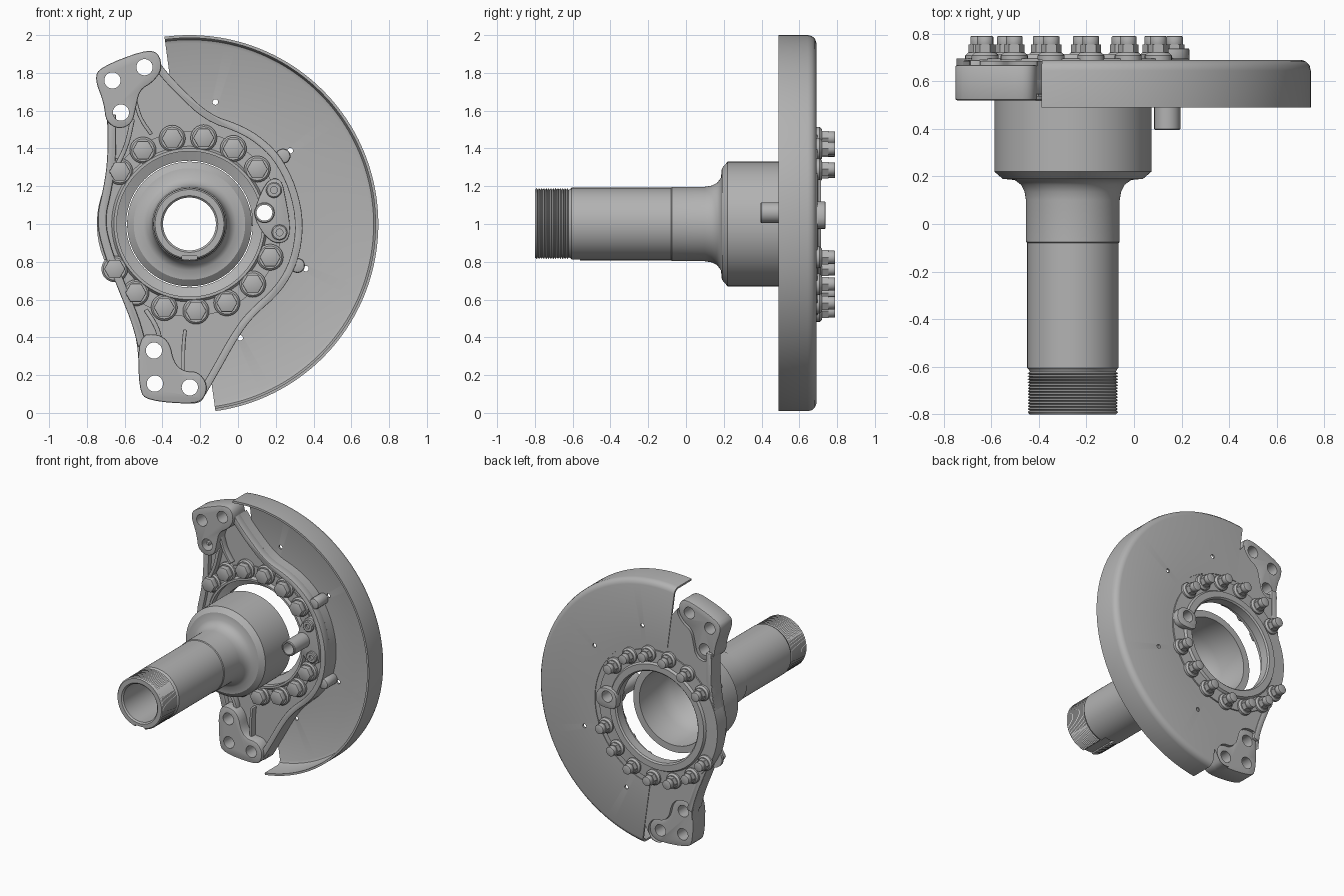
import bpy, math
from math import cos, sin, radians, tau
from mathutils import Vector

if "Cube" in bpy.data.objects:
    bpy.data.objects.remove(bpy.data.objects["Cube"])

steel = bpy.data.materials.new("grey_steel")
steel.use_nodes = True
steel.diffuse_color = (0.45, 0.45, 0.45, 1)
steel.node_tree.nodes["Principled BSDF"].inputs["Base Color"].default_value = steel.diffuse_color

CX, CZ = -0.257, 1.0  # spindle axis


def build(name, verts, faces, bevel=0):
    mesh = bpy.data.meshes.new(name)
    mesh.from_pydata(verts, [], faces)
    mesh.materials.append(steel)
    ob = bpy.data.objects.new(name, mesh)
    bpy.context.collection.objects.link(ob)
    bpy.ops.object.select_all(action='DESELECT')
    ob.select_set(True)
    bpy.context.view_layer.objects.active = ob
    bpy.ops.object.mode_set(mode='EDIT')
    bpy.ops.mesh.select_all(action='SELECT')
    bpy.ops.mesh.normals_make_consistent(inside=False)
    bpy.ops.object.mode_set(mode='OBJECT')
    if bevel:
        mod = ob.modifiers.new("soft_edges", 'BEVEL')
        mod.width, mod.segments, mod.limit_method = bevel, 2, 'ANGLE'
        mod.angle_limit = radians(50)
        bpy.ops.object.modifier_apply(modifier=mod.name)
    bpy.ops.object.shade_smooth_by_angle(angle=radians(32))
    return ob


def prism(name, pts, y0, y1, bevel=0):
    n = len(pts)
    verts = [(x, y, z) for y in (y0, y1) for x, z in pts]
    faces = [(i, (i + 1) % n, n + (i + 1) % n, n + i) for i in range(n)]
    return build(name, verts, faces + [range(n), range(n, 2 * n)], bevel)


def circle(x, z, r, n=24):
    return [(x + r * cos(tau * i / n), z + r * sin(tau * i / n)) for i in range(n)]


def disc(name, x, z, r, y0, y1, n=24, bevel=0):
    return prism(name, circle(x, z, r, n), y0, y1, bevel)


def revolve(name, profile, x=CX, z=CZ, n=96, start=0, sweep=360):
    """Turn a closed (radius, y) profile about an axis along y."""
    full, m = sweep == 360, len(profile)
    rings = n if full else n + 1
    verts = []
    for i in range(rings):
        a = radians(start + sweep * i / n)
        verts += [(x + r * cos(a), y, z + r * sin(a)) for r, y in profile]
    faces = [(i * m + j, i * m + (j + 1) % m,
              (i + 1) % rings * m + (j + 1) % m, (i + 1) % rings * m + j)
             for i in range(n) for j in range(m)]
    if not full:
        faces += [range(m), range(n * m, n * m + m)]
    return build(name, verts, faces)


def rounded(pts, closed=True, times=2):
    """Corner cutting for smooth outlines."""
    for _ in range(times):
        pairs = list(zip(pts, pts[1:] + pts[:1])) if closed else list(zip(pts, pts[1:]))
        out = []
        for (a, b), (c, d) in pairs:
            out += [(.75 * a + .25 * c, .75 * b + .25 * d), (.25 * a + .75 * c, .25 * b + .75 * d)]
        pts = out if closed else [pts[0]] + out + [pts[-1]]
    return pts


def ribbon(name, path, width, y0, y1, bevel=0):
    """Wall that follows a path, widened to the right of travel."""
    p = [Vector(q) for q in rounded(path, False)]
    inner = []
    for i, q in enumerate(p):
        d = (p[min(i + 1, len(p) - 1)] - p[max(i - 1, 0)]).normalized()
        inner.append(q + width * Vector((d.y, -d.x)))
    return prism(name, [tuple(q) for q in p + inner[::-1]], y0, y1, bevel)


def cut(ob, *cutters):
    for c in cutters:
        mod = ob.modifiers.new("cut", 'BOOLEAN')
        mod.operation, mod.solver, mod.object = 'DIFFERENCE', 'EXACT', c
        bpy.context.view_layer.objects.active = ob
        bpy.ops.object.modifier_apply(modifier=mod.name)
        bpy.data.objects.remove(c)
    bpy.ops.object.select_all(action='DESELECT')
    ob.select_set(True)
    bpy.ops.object.shade_smooth_by_angle(angle=radians(32))


def polar(r, deg):
    return CX + r * cos(radians(deg)), CZ + r * sin(radians(deg))


# Hollow spindle with threaded nose and open rear cup
thread = []
for i in range(14):
    y = -0.79 + i * 0.0125
    thread += [(0.19, y), (0.181, y + 0.006)]
spindle = revolve("spindle", [(0.15, -0.8), (0.182, -0.8)] + thread + [
    (0.185, -0.612), (0.192, -0.605), (0.192, -0.08), (0.197, -0.075), (0.197, 0.1),
    (0.203, 0.135), (0.218, 0.165), (0.245, 0.185), (0.295, 0.19), (0.33, 0.22),
    (0.33, 0.52), (0.28, 0.52), (0.275, 0.3), (0.24, 0.22), (0.14, 0.1), (0.14, -0.79)])
cut(spindle, prism("key_slot", [(CX - .04, .79), (CX + .04, .79), (CX + .04, .83), (CX - .04, .83)],
                   -0.82, -0.56))

# Half dust shield with a rolled rim
shield = revolve("dust_shield", [
    (1, 0.49), (1, 0.645), (0.995, 0.667), (0.98, 0.683), (0.96, 0.69), (0.53, 0.69),
    (0.53, 0.676), (0.957, 0.676), (0.975, 0.668), (0.985, 0.645), (0.985, 0.49)],
    start=-82.1, sweep=179.7)
BOSSES = (78, 36, -21, -66)
cut(shield, *[disc("rivet_hole", *polar(0.66, a), 0.015, 0.6, 0.8, 12) for a in BOSSES])

# Bracket outline: right edge runs down, left edge runs up
right_edge = [(-.44, 1.9), (-.4, 1.83), (-.3, 1.72), (-.15, 1.58), (0, 1.53), (.11, 1.47),
              (.22, 1.37), (.31, 1.2), (.35, 1), (.32, .8), (.23, .64), (.08, .51),
              (0, .4), (-.1, .22), (-.17, .1)]
left_edge = [(-.52, .13), (-.53, .35), (-.56, .47), (-.62, .62), (-.71, .84), (-.752, 1.02),
             (-.71, 1.2), (-.69, 1.35), (-.69, 1.58), (-.75, 1.77)]
web = prism("bracket_web", rounded(right_edge + [(-.2, .05), (-.28, .05), (-.48, .07)] + left_edge
                                   + [(-.73, 1.83), (-.5, 1.91)]), 0.605, 0.685)
ears = {
    "upper_ear": ([(-.76, 1.77), (-.73, 1.83), (-.5, 1.92), (-.42, 1.91), (-.4, 1.82), (-.45, 1.75),
                   (-.52, 1.71), (-.54, 1.62), (-.56, 1.53), (-.63, 1.5), (-.7, 1.54), (-.71, 1.64)],
                  [(-.665, 1.76), (-.495, 1.83), (-.62, 1.59)]),
    "lower_ear": ([(-.525, .12), (-.48, .065), (-.25, .045), (-.18, .07), (-.16, .15), (-.21, .22),
                   (-.29, .22), (-.34, .27), (-.36, .37), (-.42, .42), (-.53, .41)],
                  [(-.445, .33), (-.44, .155), (-.255, .135)])}
for name, (outline, holes) in ears.items():
    outline = rounded(outline)
    cut(web, prism("ear_recess", outline, 0.5, 0.8))
    ear = prism(name, outline, 0.52, 0.668, 0.008)
    cut(ear, *[disc("ear_hole", x, z, 0.043, 0.4, 0.8, 32) for x, z in holes])
SENSOR = (0.14, 1.06)
cut(web, disc("centre_bore", CX, CZ, 0.392, 0.4, 0.8, 96),
    disc("sensor_bore", *SENSOR, 0.042, 0.4, 0.8))

# Raised rims and ribs on the bracket face
ribbon("right_rim", right_edge, 0.04, 0.545, 0.61, 0.012)
ribbon("left_rim", left_edge[1:-1], 0.045, 0.57, 0.69, 0.008)
ribbon("upper_rib", [(-.54, 1.68), (-.52, 1.6), (-.5, 1.55), (-.45, 1.48)], 0.02, 0.56, 0.61, 0.006)
ribbon("upper_left_rib", [(-.66, 1.3), (-.6, 1.42), (-.57, 1.56)], 0.025, 0.56, 0.61, 0.006)
ribbon("lower_rib", [(-.27, .44), (-.28, .35), (-.28, .21)], 0.02, 0.56, 0.61, 0.006)
ribbon("lower_left_rib", [(-.42, .36), (-.44, .45), (-.5, .54)], 0.025, 0.56, 0.61, 0.006)

# Bolt ring with a rear locating lip
ring = revolve("bolt_ring", [(.385, .575), (.4, .575), (.412, .596), (.49, .596), (.49, .695),
                             (.4, .698), (.39, .715), (.345, .715), (.335, .705), (.335, .64), (.385, .62)])
cut(ring, disc("sensor_bore", *SENSOR, 0.042, 0.4, 0.8))

# Flanged bolts: hex heads in front, nuts and studs behind
for k, a in enumerate([39 + 20.8 * i for i in range(6)] + [211 + 21.1 * i for i in range(7)]):
    x, z = polar(0.462, a)
    revolve(f"bolt_flange_{k}", [(.001, .575), (.06, .575), (.07, .585), (.07, .606), (.001, .606)], x, z, 24)
    disc(f"bolt_head_{k}", x, z, 0.056, 0.535, 0.58, 6, 0.005)
    revolve(f"nut_flange_{k}", [(.001, .72), (.045, .72), (.057, .708), (.057, .69), (.001, .69)], x, z, 24)
    disc(f"nut_{k}", x, z, 0.043, 0.715, 0.755, 6)
    disc(f"stud_{k}", x, z, 0.035, 0.75, 0.79, 16, 0.005)

# Shield mounting bosses on the bracket rim
for k, a in enumerate(BOSSES[1:3]):
    disc(f"shield_boss_{k}", *polar(0.612, a), 0.04, 0.555, 0.68, 20, 0.012)

# Sensor holder: tube, pads and two small screws
revolve("sensor_tube", [(.042, .395), (.05, .395), (.055, .4), (.055, .61), (.042, .61)], *SENSOR, n=32)
pad_outline = rounded([(.16, 1.24), (.23, 1.24), (.25, 1.15), (.28, .98), (.26, .9), (.17, .9),
                       (.08, 1.03), (.1, 1.12)])
back_outline = rounded([(.06, 1.0), (.07, 1.12), (.22, 1.12), (.24, .98), (.1, .97)])
for name, pts, y0, y1 in (("sensor_pad", pad_outline, 0.57, 0.61), ("rear_sensor_pad", back_outline, 0.68, 0.738)):
    pad = prism(name, pts, y0, y1, 0.005)
    cut(pad, disc("sensor_bore", *SENSOR, 0.042, 0.4, 0.8))
for k, (x, z) in enumerate([(.19, 1.18), (.22, .955)]):
    revolve(f"sensor_screw_{k}", [(.018, .55), (.036, .55), (.042, .556), (.042, .58), (.001, .58),
                                  (.001, .565), (.018, .565)], x, z, 20)
